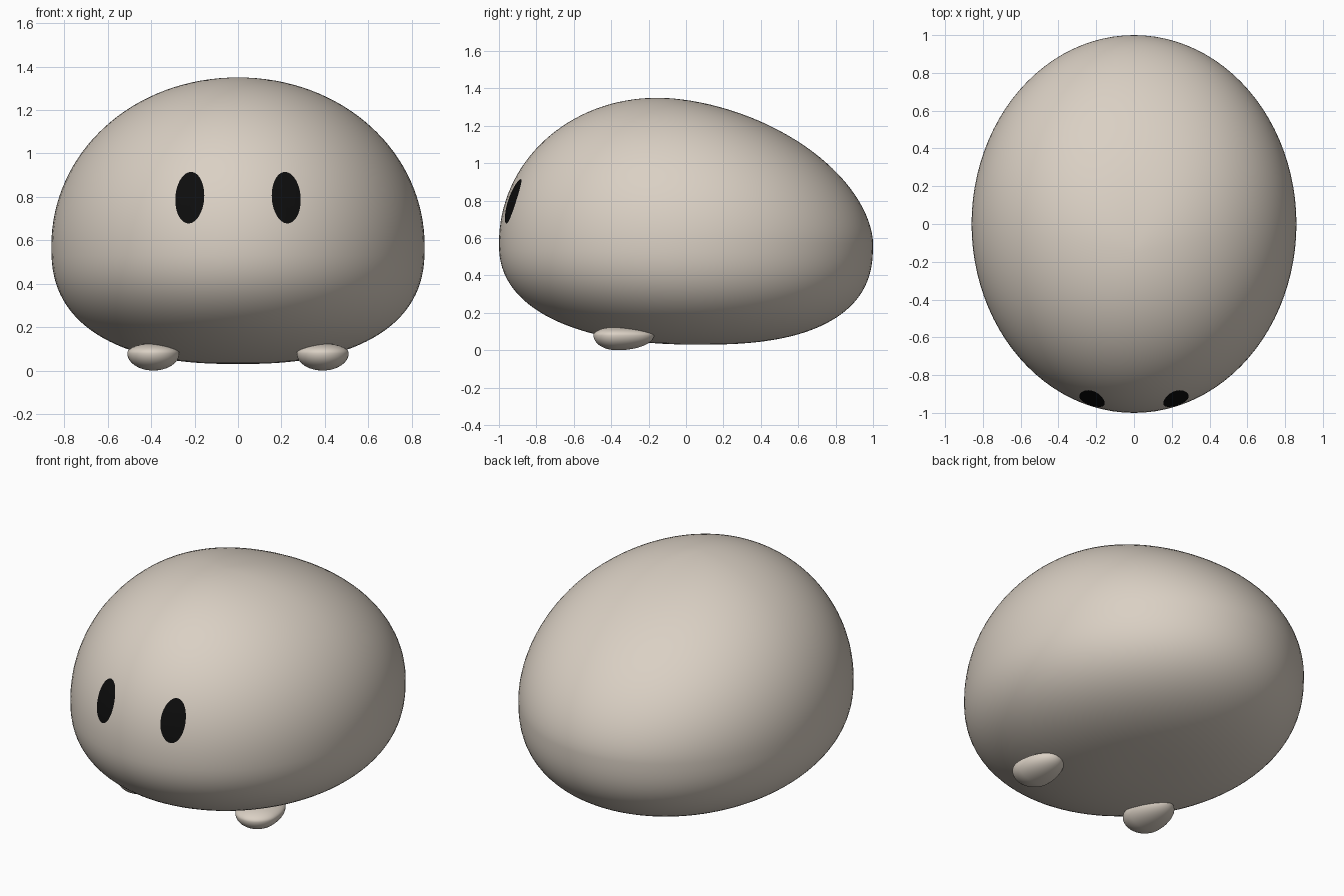
import bpy, bmesh, math
from mathutils import Vector
from mathutils.bvhtree import BVHTree

if "Cube" in bpy.data.objects:
    bpy.data.objects.remove(bpy.data.objects["Cube"])


def material(name, rgb):
    m = bpy.data.materials.new(name)
    m.diffuse_color = (*rgb, 1)
    m.use_nodes = True
    m.node_tree.nodes["Principled BSDF"].inputs["Base Color"].default_value = m.diffuse_color
    return m


BEIGE = material("warm beige", (0.70, 0.63, 0.55))
BLACK = material("black", (0.004, 0.004, 0.004))


def finish(bm, name, mat):
    bmesh.ops.recalc_face_normals(bm, faces=bm.faces)
    for f in bm.faces:
        f.smooth = True
    me = bpy.data.meshes.new(name)
    bm.to_mesh(me)
    bm.free()
    me.materials.append(mat)
    ob = bpy.data.objects.new(name, me)
    bpy.context.collection.objects.link(ob)
    return ob


# Body: a sphere reshaped to a flat-bottomed dome, steep in front, sloping behind
MID, UP, DOWN = 0.57, 0.78, 0.54
bm = bmesh.new()
bmesh.ops.create_uvsphere(bm, u_segments=96, v_segments=64, radius=1)
for v in bm.verts:
    flat = math.hypot(v.co.x, v.co.y)
    dx, dy = (v.co.x / flat, v.co.y / flat) if flat > 1e-5 else (0, 0)
    if v.co.z >= 0:
        n, height, shift = 2.03 - 0.26 * max(dy, 0) ** 2, UP, -0.15
    else:
        n, height, shift = 2.42 + 0.12 * dy, -DOWN, 0.07
    r = flat ** (2 / n) if flat > 1e-5 else 0
    t = abs(v.co.z) ** (2 / n)
    v.co = (0.86 * r * dx, r * dy + shift * (1 - r), MID + height * t)
bmesh.ops.recalc_face_normals(bm, faces=bm.faces)
surface = BVHTree.FromBMesh(bm)
finish(bm, "body", BEIGE)

for side, label in ((-1, "left"), (1, "right")):
    # Foot: small egg, blunt in front and tapering backwards
    bm = bmesh.new()
    bmesh.ops.create_uvsphere(bm, u_segments=40, v_segments=24, radius=1)
    for v in bm.verts:
        x, y, z = v.co
        v.co = (side * (0.39 + 0.12 * x),
                -0.37 + y * (0.20 if y > 0 else 0.125),
                0.08 + z * (0.08 if z < 0 else 0.045))
    finish(bm, label + "_foot", BEIGE)

    # Eye: slightly tilted oval laid just above the body surface
    bm = bmesh.new()
    tilt = math.radians(4)
    seg, rings, steps = 48, [], 6

    def eye_point(s, a):
        u, w = 0.066 * s * math.cos(a), 0.118 * s * math.sin(a)
        x = 0.221 + u * math.cos(tilt) - w * math.sin(tilt)
        z = 0.795 + u * math.sin(tilt) + w * math.cos(tilt)
        hit, normal, _, _ = surface.ray_cast(Vector((side * x, -3, z)), Vector((0, 1, 0)))
        return bm.verts.new(hit + normal * 0.004)

    centre = eye_point(0, 0)
    for k in range(1, steps + 1):
        rings.append([eye_point(k / steps, 2 * math.pi * i / seg) for i in range(seg)])
    for i in range(seg):
        j = (i + 1) % seg
        bm.faces.new((centre, rings[0][i], rings[0][j]))
        for a, b in zip(rings, rings[1:]):
            bm.faces.new((a[i], b[i], b[j], a[j]))
    eye = finish(bm, label + "_eye", BLACK)
    if eye.data.polygons[0].normal.y > 0:
        eye.data.flip_normals()
